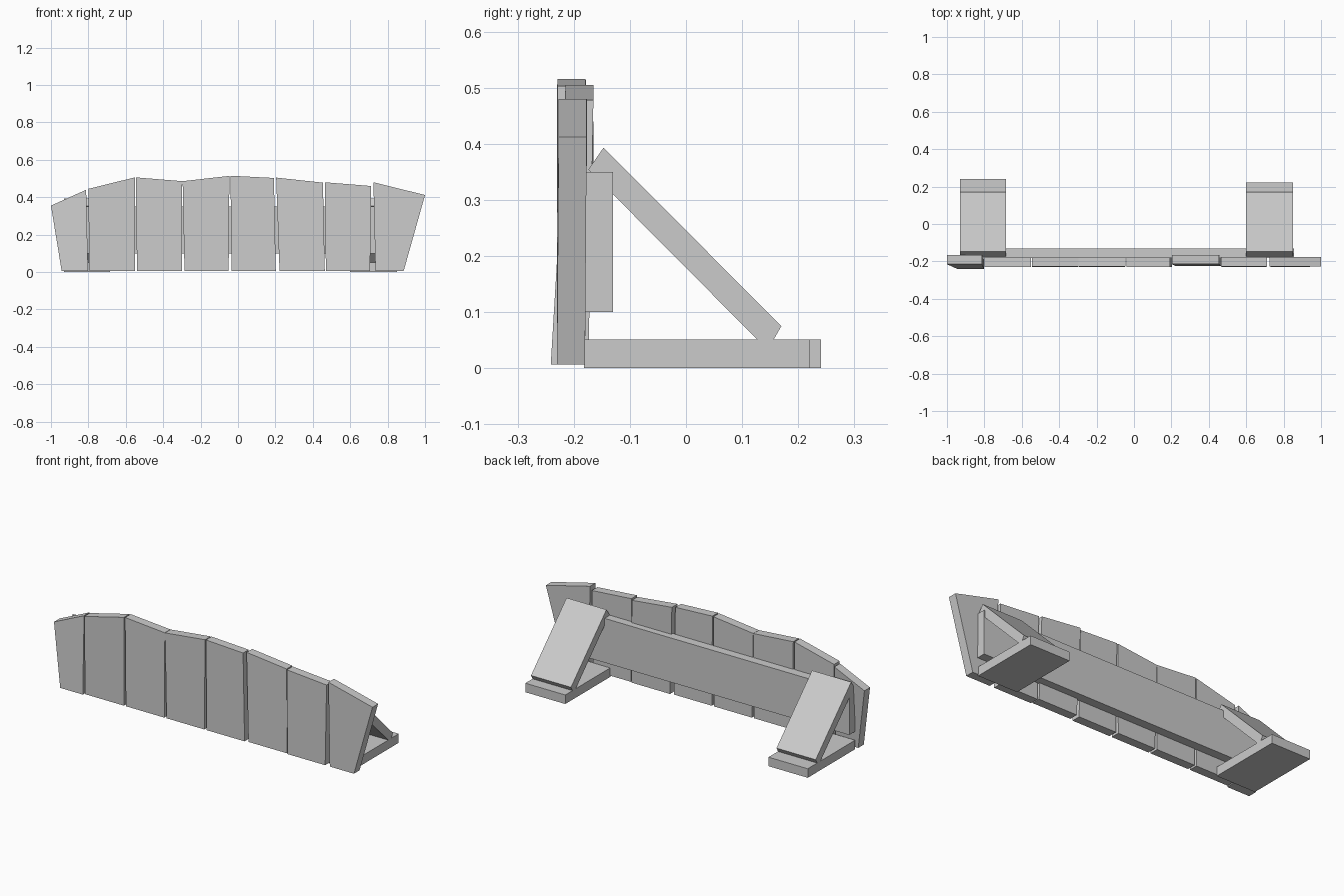
import bpy, bmesh
from mathutils import Vector

if "Cube" in bpy.data.objects:
    bpy.data.objects.remove(bpy.data.objects["Cube"])


def prism(name, outline, offset):
    """Solid made by sweeping a flat outline along an offset vector."""
    bm = bmesh.new()
    face = bm.faces.new([bm.verts.new(p) for p in outline])
    ext = bmesh.ops.extrude_face_region(bm, geom=[face])
    moved = [g for g in ext["geom"] if isinstance(g, bmesh.types.BMVert)]
    bmesh.ops.translate(bm, verts=moved, vec=Vector(offset))
    bmesh.ops.recalc_face_normals(bm, faces=bm.faces)
    mesh = bpy.data.meshes.new(name)
    bm.to_mesh(mesh)
    bm.free()
    obj = bpy.data.objects.new(name, mesh)
    bpy.context.collection.objects.link(obj)
    return obj


def box(name, x0, x1, y0, y1, z0, z1):
    return prism(name, [(x0, y0, z0), (x1, y0, z0), (x1, y1, z0), (x0, y1, z0)],
                 (0, 0, z1 - z0))


# Planks: bottom left/right x, top left x/z, top right x/z, front y at bottom/top
T = 0.05
planks = [
    (-0.943, -0.802, -1.000, 0.355, -0.812, 0.440, -0.241, -0.215),
    (-0.795, -0.552, -0.800, 0.445, -0.552, 0.506, -0.230, -0.230),
    (-0.540, -0.300, -0.546, 0.506, -0.298, 0.486, -0.230, -0.228),
    (-0.286, -0.050, -0.296, 0.486, -0.046, 0.514, -0.230, -0.228),
    (-0.035, 0.202, -0.040, 0.515, 0.192, 0.503, -0.230, -0.229),
    (0.222, 0.464, 0.204, 0.505, 0.454, 0.478, -0.224, -0.215),
    (0.470, 0.706, 0.464, 0.480, 0.712, 0.460, -0.230, -0.226),
    (0.735, 0.886, 0.724, 0.480, 1.000, 0.412, -0.230, -0.227),
]
for i, (bl, br, tl, zl, tr, zr, yb, yt) in enumerate(planks):
    prism(f"plank_{i + 1}",
          [(bl, yb, 0.007), (br, yb, 0.007), (tr, yt, zr), (tl, yt, zl)], (0, T, 0))

# Rail joining the planks at the back
box("back_rail", -0.93, 0.855, -0.182, -0.13, 0.10, 0.35)

# Two supports, each a flat foot and a sloping brace
brace = [(-0.147, 0.393), (0.17, 0.075), (0.15, 0.04), (0.138, 0.04), (-0.174, 0.354)]
for side, x0, x1, y1 in (("left", -0.93, -0.685, 0.241), ("right", 0.60, 0.85, 0.221)):
    box(f"{side}_foot", x0, x1, -0.182, y1, 0.0, 0.051)
    prism(f"{side}_brace", [(x0, y, z) for y, z in brace], (x1 - x0, 0, 0))
